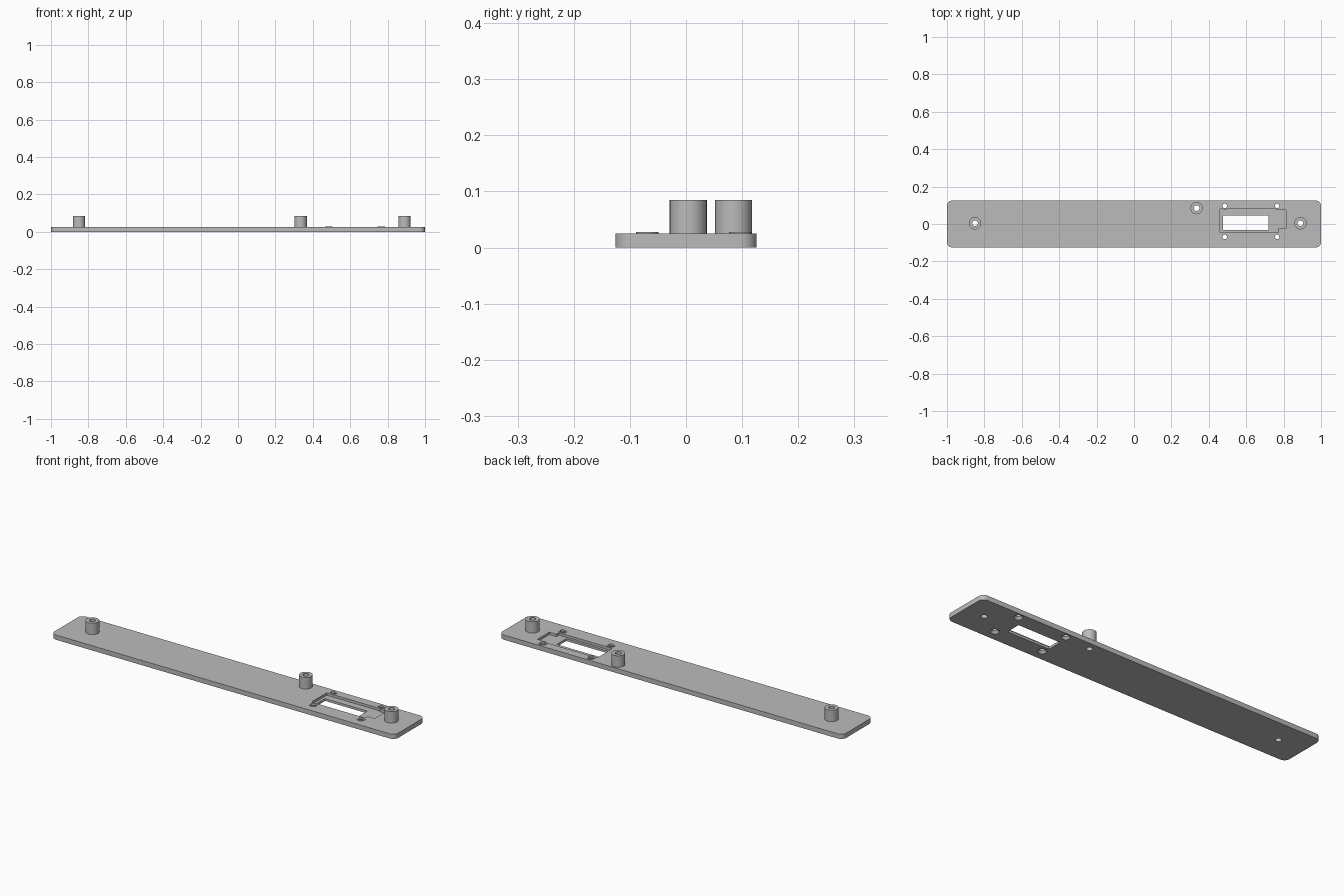
import bpy, bmesh, math

cube = bpy.data.objects.get("Cube")
if cube:
    bpy.data.objects.remove(cube, do_unlink=True)

PLATE_TOP = 0.025
RECESS_FLOOR = 0.012
POST_TOP = 0.085
BOSS_TOP = 0.028
POSTS = {"left_post": (0.89, 0.004), "middle_post": (0.335, 0.085), "right_post": (-0.85, 0.004)}
SCREWS = [(x, y) for x in (0.485, 0.765) for y in (-0.069, 0.097)]

grey = bpy.data.materials.new("plain_grey")
grey.use_nodes = True
colour = (0.5, 0.5, 0.5, 1)
grey.diffuse_color = colour
grey.node_tree.nodes["Principled BSDF"].inputs["Base Color"].default_value = colour


def finish(name, bm):
    bmesh.ops.recalc_face_normals(bm, faces=bm.faces)
    mesh = bpy.data.meshes.new(name)
    bm.to_mesh(mesh)
    bm.free()
    mesh.materials.append(grey)
    obj = bpy.data.objects.new(name, mesh)
    bpy.context.collection.objects.link(obj)
    return obj


def prism(name, outline, z0, z1):
    """Extrude a flat outline between two heights."""
    bm = bmesh.new()
    face = bm.faces.new([bm.verts.new((x, y, z0)) for x, y in outline])
    top = bmesh.ops.extrude_face_region(bm, geom=[face])["geom"]
    verts = [v for v in top if isinstance(v, bmesh.types.BMVert)]
    bmesh.ops.translate(bm, verts=verts, vec=(0, 0, z1 - z0))
    return finish(name, bm)


def lathe(name, profile, centre, closed=False, sides=40):
    """Turn a (radius, height) profile about a vertical axis."""
    bm = bmesh.new()
    rings = []
    for r, z in profile:
        rings.append([bm.verts.new((centre[0] + r * math.cos(2 * math.pi * i / sides),
                                    centre[1] + r * math.sin(2 * math.pi * i / sides), z))
                      for i in range(sides)])
    pairs = list(zip(rings, rings[1:]))
    if closed:
        pairs.append((rings[-1], rings[0]))
    else:
        bm.faces.new(rings[0])
        bm.faces.new(rings[-1])
    for a, b in pairs:
        for i in range(sides):
            j = (i + 1) % sides
            bm.faces.new((a[i], a[j], b[j], b[i]))
    return finish(name, bm)


def tube(name, centre, outer, inner, top):
    return lathe(name, [(outer, PLATE_TOP), (outer, top), (inner, top), (inner, PLATE_TOP)],
                 centre, closed=True)


def smooth(obj):
    bpy.ops.object.select_all(action="DESELECT")
    obj.select_set(True)
    bpy.context.view_layer.objects.active = obj
    bpy.ops.object.shade_smooth_by_angle(angle=math.radians(30))


def cut(obj, cutter):
    cutter.hide_render = True
    mod = obj.modifiers.new("cut", "BOOLEAN")
    mod.operation = "DIFFERENCE"
    mod.solver = "EXACT"
    mod.object = cutter
    bpy.context.view_layer.objects.active = obj
    bpy.ops.object.modifier_apply(modifier=mod.name)
    bpy.data.objects.remove(cutter, do_unlink=True)


# Base plate with rounded corners
radius, steps = 0.03, 8
outline = []
for k, (sx, sy) in enumerate([(1, 1), (-1, 1), (-1, -1), (1, -1)]):
    for i in range(steps + 1):
        a = math.pi / 2 * (k + i / steps)
        outline.append((sx * (1 - radius) + radius * math.cos(a),
                        sy * (0.126 - radius) + radius * math.sin(a)))
plate = prism("base_plate", outline, 0, PLATE_TOP)

# Stepped recess and the window through its floor
recess = [(0.46, -0.046), (0.772, -0.046), (0.772, -0.025), (0.813, -0.025),
          (0.813, 0.074), (0.772, 0.074), (0.772, 0.081), (0.46, 0.081)]
cut(plate, prism("recess_cutter", recess, RECESS_FLOOR, 0.1))
window = [(0.475, -0.033), (0.72, -0.033), (0.72, 0.045), (0.475, 0.045)]
cut(plate, prism("window_cutter", window, -0.1, 0.1))

# Holes under the posts and countersunk screw holes
for centre in POSTS.values():
    cut(plate, lathe("hole_cutter", [(0.015, -0.1), (0.015, 0.1)], centre))
for centre in SCREWS:
    cut(plate, lathe("screw_cutter", [(0.022, -0.1), (0.022, 0), (0.012, 0.012), (0.012, 0.1)], centre))
smooth(plate)

# Hollow posts and low screw bosses
for name, centre in POSTS.items():
    smooth(tube(name, centre, 0.033, 0.015, POST_TOP))
for i, centre in enumerate(SCREWS):
    smooth(tube(f"screw_boss_{i + 1}", centre, 0.02, 0.012, BOSS_TOP))
